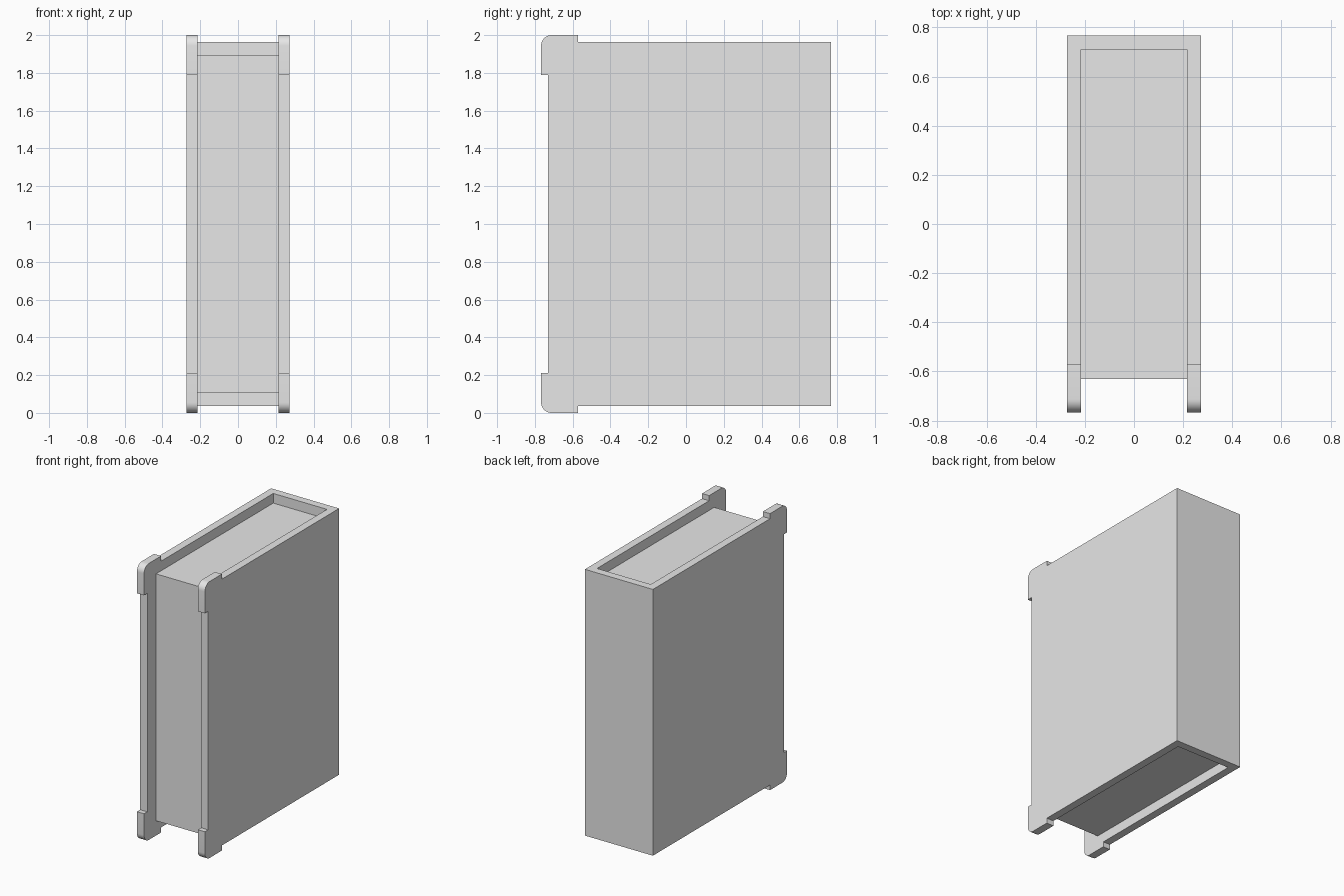
import bpy
import bmesh
import math

if "Cube" in bpy.data.objects:
    bpy.data.objects.remove(bpy.data.objects["Cube"], do_unlink=True)

# Single plain material
GREY = (0.8, 0.8, 0.8, 1.0)
grey = bpy.data.materials.new("plain grey")
grey.use_nodes = True
grey.diffuse_color = GREY
grey.node_tree.nodes["Principled BSDF"].inputs["Base Color"].default_value = GREY

HALF_WIDTH, INNER_HALF = 0.272, 0.215
BACK, SPINE_INNER = 0.767, 0.71
COVER_FRONT, PAGES_FRONT = -0.73, -0.63
CORNER_FRONT, CORNER_BACK = -0.767, -0.572
COVER_TOP, CORNER_LOW, PAGES_TOP = 0.963, 0.79, 0.893  # measured from mid height
MID = 1.0
RADIUS = 0.055


def extrude_profile(name, points, half_width):
    """Extrude a (y, z) outline symmetrically along x."""
    bm = bmesh.new()
    face = bm.faces.new([bm.verts.new((-half_width, y, z)) for y, z in points])
    moved = bmesh.ops.extrude_face_region(bm, geom=[face])["geom"]
    bmesh.ops.translate(bm, vec=(2 * half_width, 0, 0),
                        verts=[v for v in moved if isinstance(v, bmesh.types.BMVert)])
    bmesh.ops.recalc_face_normals(bm, faces=bm.faces)
    mesh = bpy.data.meshes.new(name)
    bm.to_mesh(mesh)
    bm.free()
    mesh.materials.append(grey)
    obj = bpy.data.objects.new(name, mesh)
    bpy.context.collection.objects.link(obj)
    return obj


def rectangle(y0, y1, z0, z1):
    return [(y0, z0), (y1, z0), (y1, z1), (y0, z1)]


# Cover outline: upper half with a raised rounded corner guard, then mirrored
upper = [(BACK, COVER_TOP), (CORNER_BACK, COVER_TOP), (CORNER_BACK, MID)]
STEPS = 8
for i in range(STEPS + 1):
    a = math.pi / 2 * (1 + i / STEPS)
    upper.append((CORNER_FRONT + RADIUS * (1 + math.cos(a)),
                  MID + RADIUS * (math.sin(a) - 1)))
upper += [(CORNER_FRONT, CORNER_LOW), (COVER_FRONT, CORNER_LOW)]
outline = [(y, MID + z) for y, z in upper]
outline += [(y, MID - z) for y, z in reversed(upper)]
cover = extrude_profile("cover", outline, HALF_WIDTH)

# Hollow the cover, leaving two boards and the spine
cutter = extrude_profile("cover_cutter", rectangle(-1, SPINE_INNER, -1, 3), INNER_HALF)
cutter.hide_render = True
cut = cover.modifiers.new("hollow", "BOOLEAN")
cut.operation = "DIFFERENCE"
cut.solver = "EXACT"
cut.object = cutter
bpy.ops.object.select_all(action="DESELECT")
cover.select_set(True)
bpy.context.view_layer.objects.active = cover
bpy.ops.object.modifier_apply(modifier=cut.name)
bpy.data.objects.remove(cutter, do_unlink=True)
bpy.ops.object.shade_smooth_by_angle(angle=math.radians(30))

# Page block between the boards
extrude_profile("pages", rectangle(PAGES_FRONT, SPINE_INNER,
                                   MID - PAGES_TOP, MID + PAGES_TOP), INNER_HALF)
